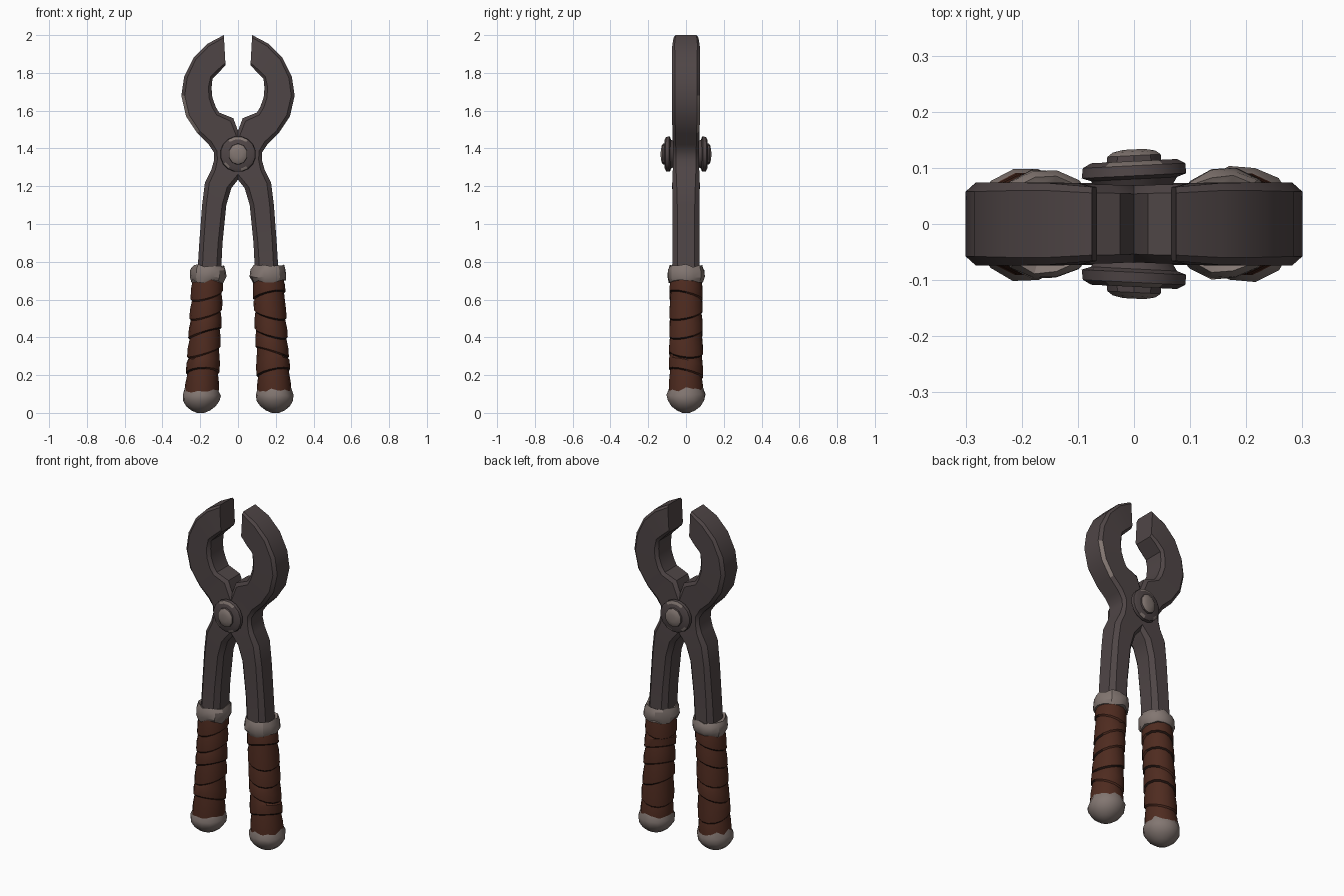
import bpy, bmesh, math, random
from mathutils import Vector

if "Cube" in bpy.data.objects:
    bpy.data.objects.remove(bpy.data.objects["Cube"])

random.seed(4)


def material(name, rgb):
    m = bpy.data.materials.new(name)
    m.diffuse_color = (*rgb, 1)
    m.use_nodes = True
    m.node_tree.nodes["Principled BSDF"].inputs["Base Color"].default_value = m.diffuse_color
    return m


IRON = material("dark iron", (0.078, 0.060, 0.061))
STEEL = material("worn steel", (0.225, 0.182, 0.166))
LEATHER = material("brown leather", (0.077, 0.024, 0.014))
CREASE = material("dark crease", (0.018, 0.008, 0.006))


def loft(name, rings, mats, rule=None, angle=35):
    """Skin a list of equal rings, cap both ends; rule(row, column) picks the material."""
    bm = bmesh.new()
    rows = [[bm.verts.new(p) for p in ring] for ring in rings]
    n = len(rows[0])
    for r in range(len(rows) - 1):
        for c in range(n):
            d = (c + 1) % n
            f = bm.faces.new((rows[r][c], rows[r][d], rows[r + 1][d], rows[r + 1][c]))
            f.material_index = rule(r, c) if rule else 0
    bm.faces.new(rows[0])
    bm.faces.new(rows[-1])
    bmesh.ops.recalc_face_normals(bm, faces=bm.faces)
    mesh = bpy.data.meshes.new(name)
    bm.to_mesh(mesh)
    bm.free()
    obj = bpy.data.objects.new(name, mesh)
    bpy.context.collection.objects.link(obj)
    for m in mats:
        mesh.materials.append(m)
    bpy.ops.object.select_all(action='DESELECT')
    obj.select_set(True)
    bpy.context.view_layer.objects.active = obj
    bpy.ops.object.shade_smooth_by_angle(angle=math.radians(angle))
    return obj


# Jaw and arm stations: outer x, z, inner x, z, half depth, chamfer
STATIONS = [
    (-.075, 2.00, -.066, 1.84, .066, .16),
    (-.160, 1.955, -.095, 1.81, .073, .18),
    (-.235, 1.88, -.135, 1.77, .074, .20),
    (-.285, 1.78, -.140, 1.72, .074, .22),
    (-.300, 1.68, -.136, 1.67, .074, .22),
    (-.275, 1.57, -.118, 1.62, .074, .22),
    (-.215, 1.48, -.100, 1.59, .072, .22),
    (-.155, 1.42, -.025, 1.56, .070, .22),
    (-.128, 1.38, .020, 1.44, .068, .22),
    (-.126, 1.34, .030, 1.36, .068, .22),
    (-.140, 1.29, .020, 1.26, .070, .25),
    (-.175, 1.22, -.035, 1.19, .073, .32),
    (-.190, 1.10, -.062, 1.10, .071, .35),
    (-.205, 0.90, -.082, 0.90, .071, .38),
    (-.215, 0.74, -.090, 0.74, .073, .40),
]


def arm_ring(s, ox, oz, ix, iz, d, k):
    o, i = Vector((s * ox, 0, oz)), Vector((s * ix, 0, iz))
    mid, u, v = (o + i) / 2, (o - i) / 2, Vector((0, d, 0))
    q = 1 - k
    octagon = [(1, -q), (1, q), (q, 1), (-q, 1), (-1, q), (-1, -q), (-q, -1), (q, -1)]
    return [mid + a * u + b * v for a, b in octagon]


def axis_x(s, z):
    """Centre line of a handle."""
    return s * (.198 - .052 * z)


def ring(s, z, rx, ry, tilt=0, phase=0, jag=0, n=14):
    pts = []
    for j in range(n):
        a = 2 * math.pi * j / n
        w = 1 + random.uniform(-.04, .04) * (jag > 0)
        dz = tilt * math.cos(a + phase) + random.uniform(-jag, jag)
        pts.append(Vector((axis_x(s, z) + rx * w * math.cos(a), ry * w * math.sin(a), z + dz)))
    return pts


for s, side in ((-1, "left"), (1, "right")):
    # Iron jaw and arm, with worn chamfers near the widest part of the jaw
    worn = {(4, 1), (5, 1)} if s < 0 else {(4, 7), (5, 7)}
    loft(side + "_jaw_and_arm", [arm_ring(s, *st) for st in STATIONS], [IRON, STEEL],
         lambda r, c: int((r, c) in worn))

    # Leather wrap: overlapping tilted bands with dark steps between them
    edges = [.10, .21, .32, .42, .52, .62, .72]
    rings, phases = [], {}
    for b in range(6):
        lo, hi = edges[b], edges[b + 1]
        ph = random.uniform(0, 6.28)
        t_lo = .028 if b else 0
        t_hi = .028 if b < 5 else 0
        if b == 0:
            last = ph
        r0 = .091 - .008 * lo
        rings.append(ring(s, lo + .004, r0, r0 + .003, t_lo, last))
        rings.append(ring(s, (lo + hi) / 2, r0 - .001, r0 + .002, (t_lo + t_hi) / 2, last))
        rings.append(ring(s, hi - .004, r0 - .009, r0 - .005, t_hi, ph))
        phases[len(rings) - 1] = last = ph
    loft(side + "_leather_grip", rings, [LEATHER, CREASE],
         lambda r, c: int(r in phases and math.cos(2 * math.pi * c / 14 + 2 * phases[r]) > .1))

    # Ragged steel collar at the top of the grip
    loft(side + "_collar", [
        ring(s, .695, .088, .090, jag=.012),
        ring(s, .720, .097, .099, jag=.006),
        ring(s, .755, .096, .098, jag=.006),
        ring(s, .778, .086, .088, jag=.010),
        ring(s, .765, .064, .070)], [STEEL], angle=30)

    # Rounded steel pommel
    loft(side + "_pommel", [
        ring(s, .128, .086, .088, jag=.012),
        ring(s, .095, .101, .102, jag=.005),
        ring(s, .065, .097, .098),
        ring(s, .035, .078, .079),
        ring(s, .013, .050, .050),
        ring(s, .000, .020, .020)], [STEEL], angle=40)

# Pivot: washer and raised rivet head on the front and back
for s, side in ((-1, "front"), (1, "back")):
    def disc(y, r, n, squash=1):
        return [Vector((r * math.cos(2 * math.pi * (j + .5) / n),
                        s * (y + .05 * r * math.cos(2 * math.pi * (j + .5) / n)),
                        1.37 + squash * r * math.sin(2 * math.pi * (j + .5) / n)))
                for j in range(n)]

    loft(side + "_washer", [disc(.050, .060, 16), disc(.080, .078, 16), disc(.086, .095, 16),
                            disc(.104, .093, 16), disc(.112, .078, 16)], [IRON, STEEL],
         lambda r, c: int(r == 3 and c in (2, 3, 4, 9, 12)))
    loft(side + "_rivet_head", [disc(.105, .052, 10, 1.1), disc(.122, .050, 10, 1.1),
                                disc(.129, .040, 10, 1.1), disc(.133, .020, 10, 1.1)],
         [IRON, STEEL], lambda r, c: int(r > 0))
    cap = bpy.data.objects[side + "_rivet_head"].data
    cap.polygons[len(cap.polygons) - 1].material_index = 1
